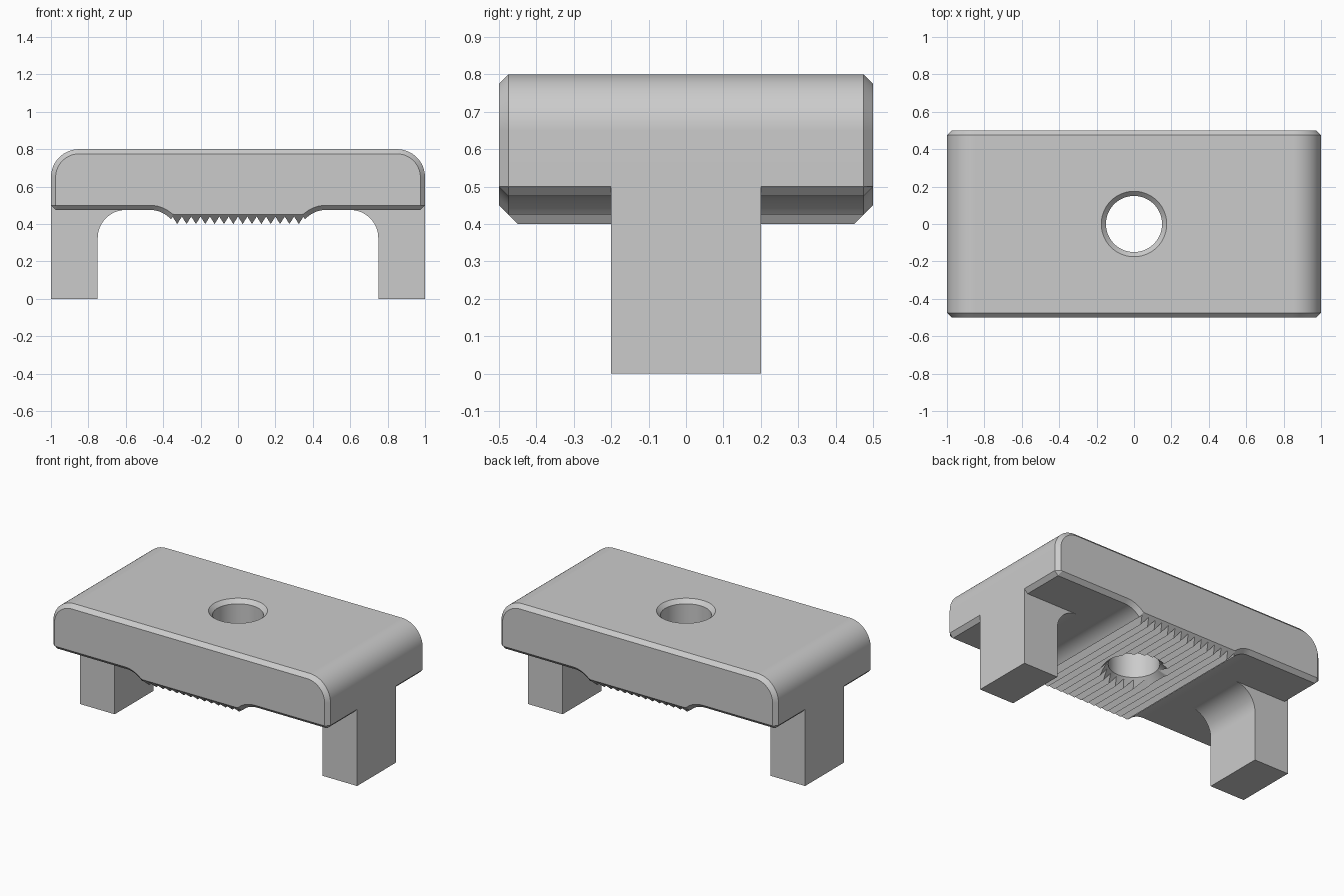
import bpy, bmesh
from math import sin, cos, radians, pi

if "Cube" in bpy.data.objects:
    bpy.data.objects.remove(bpy.data.objects["Cube"])

grey = bpy.data.materials.new("light grey")
grey.use_nodes = True
grey.diffuse_color = (0.6, 0.6, 0.6, 1)
grey.node_tree.nodes["Principled BSDF"].inputs["Base Color"].default_value = grey.diffuse_color

HALF, DEPTH, TOP, UNDER = 1.0, 0.5, 0.8, 0.475   # main plate sizes
BEV, RAD = 0.025, 0.15                           # chamfer and fillet


def arc(cx, cz, r, a0, a1, n):
    """Points on an arc in the xz plane."""
    angles = [radians(a0 + (a1 - a0) * i / n) for i in range(n + 1)]
    return [(cx + r * cos(a), cz + r * sin(a)) for a in angles]


def loft(name, rings):
    """Closed solid through equal rings of points."""
    bm = bmesh.new()
    loops = [[bm.verts.new(p) for p in ring] for ring in rings]
    n = len(loops[0])
    for a, b in zip(loops, loops[1:]):
        for i in range(n):
            bm.faces.new((a[i], a[(i + 1) % n], b[(i + 1) % n], b[i]))
    bm.faces.new(loops[0])
    bm.faces.new(loops[-1])
    bmesh.ops.recalc_face_normals(bm, faces=bm.faces)
    mesh = bpy.data.meshes.new(name)
    bm.to_mesh(mesh)
    bm.free()
    mesh.materials.append(grey)
    obj = bpy.data.objects.new(name, mesh)
    bpy.context.collection.objects.link(obj)
    return obj


def combine(obj, tool, operation):
    """Apply a boolean and discard the tool."""
    tool.hide_render = True
    mod = obj.modifiers.new(operation.lower(), 'BOOLEAN')
    mod.operation, mod.object, mod.solver = operation, tool, 'EXACT'
    bpy.context.view_layer.objects.active = obj
    bpy.ops.object.modifier_apply(modifier=mod.name)
    bpy.data.objects.remove(tool)


# Right half of the plate outline: (edge x, edge z, edge y, face x, face z)
edge_y = DEPTH - BEV
corner = HALF - RAD
outline = [(*p, edge_y, *q) for p, q in zip(
    arc(corner, TOP - RAD, RAD, 90, 0, 16),
    arc(corner, TOP - RAD, RAD - BEV, 90, 0, 16))]
outline += [(HALF, UNDER + BEV, edge_y, HALF - BEV, UNDER + BEV),
            (HALF - BEV, UNDER, edge_y, HALF - 1.4 * BEV, UNDER + BEV)]
# Curve from the underside down to the grip pad
outline += [(*p, edge_y, q[0], max(q[1], 0.45)) for p, q in zip(
    arc(0.47, UNDER - RAD, RAD, 90, 138, 8),
    arc(0.47, UNDER - RAD, RAD + BEV, 90, 138, 8))]
# Grip teeth, alternating valleys and tips, ends cut by the chamfer plane
for i in range(14):
    x, z = 0.35 - 0.025 * i, (0.40 if i % 2 else 0.44)
    outline.append((x, z, z + 0.05, x, 0.45))
middle = [(0, 0.44, 0.49, 0, 0.45)]
mirrored = [(-x, z, y, -fx, fz) for x, z, y, fx, fz in reversed(outline)]
outline += middle + mirrored

plate = loft("clamp_plate", [
    [(fx, -DEPTH, fz) for x, z, y, fx, fz in outline],
    [(x, -y, z) for x, z, y, fx, fz in outline],
    [(x, y, z) for x, z, y, fx, fz in outline],
    [(fx, DEPTH, fz) for x, z, y, fx, fz in outline]])

# Legs with a filleted inner corner
leg_profile = [(0.75, 0), (HALF, 0), (HALF, 0.55), (0.6, 0.55)]
leg_profile += arc(0.6, UNDER - RAD, RAD, 90, 0, 16)
for side in (-1, 1):
    leg = loft("leg", [[(side * x, y, z) for x, z in leg_profile] for y in (-0.2, 0.2)])
    combine(plate, leg, 'UNION')

# Bolt hole, countersunk at both ends
levels = [(0.25, 0.35), (0.15, 0.45), (0.15, 0.775), (0.225, 0.85)]
cutter = loft("hole_cutter", [
    [(r * cos(a), r * sin(a), z) for a in (2 * pi * i / 64 for i in range(64))]
    for r, z in levels])
combine(plate, cutter, 'DIFFERENCE')

# Merge leftover coplanar seams
bm = bmesh.new()
bm.from_mesh(plate.data)
bmesh.ops.remove_doubles(bm, verts=bm.verts, dist=0.0001)
bmesh.ops.dissolve_limit(bm, angle_limit=radians(0.5), verts=bm.verts, edges=bm.edges)
bm.to_mesh(plate.data)
bm.free()

# Smooth the curves, keep flats flat
bpy.ops.object.select_all(action='DESELECT')
plate.select_set(True)
bpy.context.view_layer.objects.active = plate
bpy.ops.object.shade_smooth_by_angle(angle=radians(25))
weighted = plate.modifiers.new("flat_normals", 'WEIGHTED_NORMAL')
weighted.keep_sharp = True
